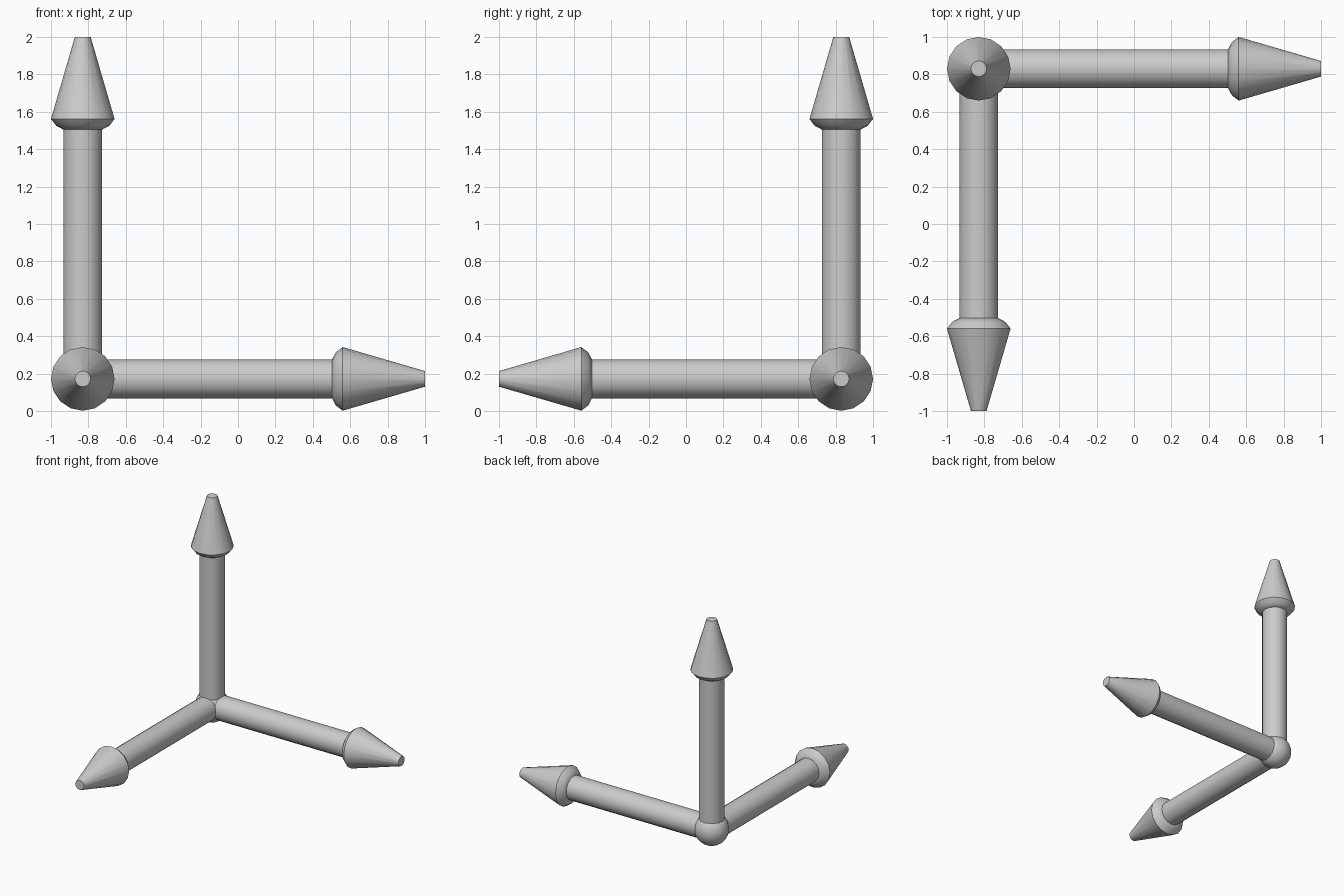
import bpy, bmesh, math
from mathutils import Vector

if "Cube" in bpy.data.objects:
    bpy.data.objects.remove(bpy.data.objects["Cube"])

ORIGIN = Vector((-0.83, 0.83, 0.172))
SIDES = 16


def finish(ob):
    bpy.ops.object.select_all(action='DESELECT')
    ob.select_set(True)
    bpy.context.view_layer.objects.active = ob
    bpy.ops.object.shade_smooth_by_angle(angle=math.radians(30))


def lathe(name, profile, direction):
    """Revolve (distance, radius) rings around an axis leaving ORIGIN."""
    bm = bmesh.new()
    rings = [[bm.verts.new((r * math.cos(2 * math.pi * i / SIDES),
                            r * math.sin(2 * math.pi * i / SIDES), d))
              for i in range(SIDES)] for d, r in profile]
    for a, b in zip(rings, rings[1:]):
        for i in range(SIDES):
            j = (i + 1) % SIDES
            bm.faces.new((a[i], a[j], b[j], b[i]))
    bm.faces.new(rings[0][::-1])
    bm.faces.new(rings[-1])
    me = bpy.data.meshes.new(name)
    bm.to_mesh(me)
    bm.free()
    ob = bpy.data.objects.new(name, me)
    bpy.context.collection.objects.link(ob)
    ob.location = ORIGIN
    ob.rotation_euler = Vector((0, 0, 1)).rotation_difference(Vector(direction)).to_euler()
    finish(ob)


# Three arrows: shaft plus a blunt head with a rounded back edge
SHAFT = [(0, 0.104), (1.36, 0.104)]
HEAD = [(1.333, 0.104), (1.353, 0.142), (1.39, 0.17), (1.829, 0.042)]
for axis, direction in (("right", (1, 0, 0)), ("front", (0, -1, 0)), ("up", (0, 0, 1))):
    lathe(axis + "_shaft", SHAFT, direction)
    lathe(axis + "_arrow_head", HEAD, direction)

# Ball joint where the shafts meet
bpy.ops.mesh.primitive_uv_sphere_add(segments=24, ring_count=16, radius=0.138, location=ORIGIN)
ball = bpy.context.object
ball.name = "corner_ball"
finish(ball)
